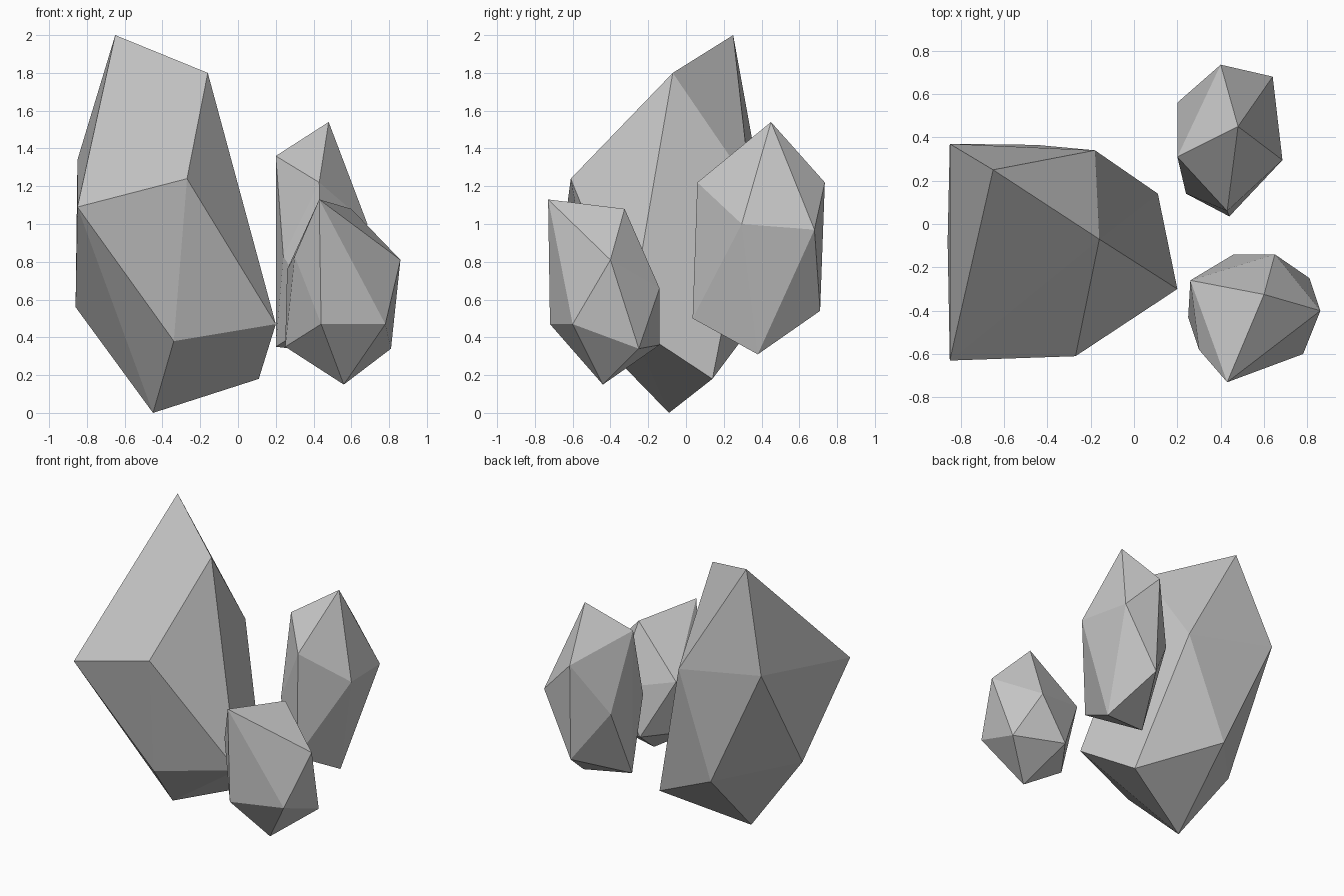
import bpy
import bmesh

default_cube = bpy.data.objects.get("Cube")
if default_cube:
    bpy.data.objects.remove(default_cube, do_unlink=True)


def make_material(name, grey):
    colour = (grey, grey, grey, 1)
    material = bpy.data.materials.new(name)
    material.use_nodes = True
    material.diffuse_color = colour
    shader = next(node for node in material.node_tree.nodes if node.type == "BSDF_PRINCIPLED")
    shader.inputs["Base Color"].default_value = colour
    return material


stone_grey = make_material("stone_grey", .56)


def make_rock(name, corners):
    """Wrap flat facets around the corner points of one boulder."""
    bm = bmesh.new()
    verts = [bm.verts.new(corner) for corner in corners]
    hull = bmesh.ops.convex_hull(bm, input=verts)
    loose = {item for item in hull["geom_interior"] + hull["geom_unused"]
             if isinstance(item, bmesh.types.BMVert)}
    bmesh.ops.delete(bm, geom=list(loose), context="VERTS")
    bmesh.ops.recalc_face_normals(bm, faces=bm.faces[:])
    for face in bm.faces:
        face.smooth = False
    mesh = bpy.data.meshes.new(name)
    bm.to_mesh(mesh)
    bm.free()
    mesh.materials.append(stone_grey)
    rock = bpy.data.objects.new(name, mesh)
    bpy.context.collection.objects.link(rock)
    return rock


# Tall leaning boulder: crown, shoulders, waist, foot
make_rock("large_rock", [
    (-.65, .25, 2), (-.16, -.07, 1.8),
    (-.27, -.61, 1.24), (-.85, -.63, 1.09), (-.85, .37, 1.34), (-.18, .34, 1.2),
    (.2, -.3, .47), (-.34, -.46, .38), (-.86, -.08, .56), (-.45, .365, .48),
    (.11, .14, .18), (-.45, -.09, 0),
])

# Medium boulder at the back
make_rock("back_rock", [
    (.48, .45, 1.54), (.2, .31, 1.36),
    (.43, .06, 1.22), (.4, .735, 1.22), (.64, .68, .97), (.685, .295, 1),
    (.2, .56, .86), (.24, .14, .83), (.44, .035, .5), (.41, .71, .54),
    (.2, .32, .35), (.54, .38, .31),
])

# Small boulder at the front
make_rock("front_rock", [
    (.43, -.73, 1.13), (.6, -.325, 1.08),
    (.86, -.4, .81), (.65, -.14, .66), (.26, -.26, .76), (.3, -.58, .83),
    (.81, -.25, .34), (.78, -.6, .47), (.44, -.72, .47), (.46, -.14, .36),
    (.25, -.43, .35), (.56, -.44, .15),
])
